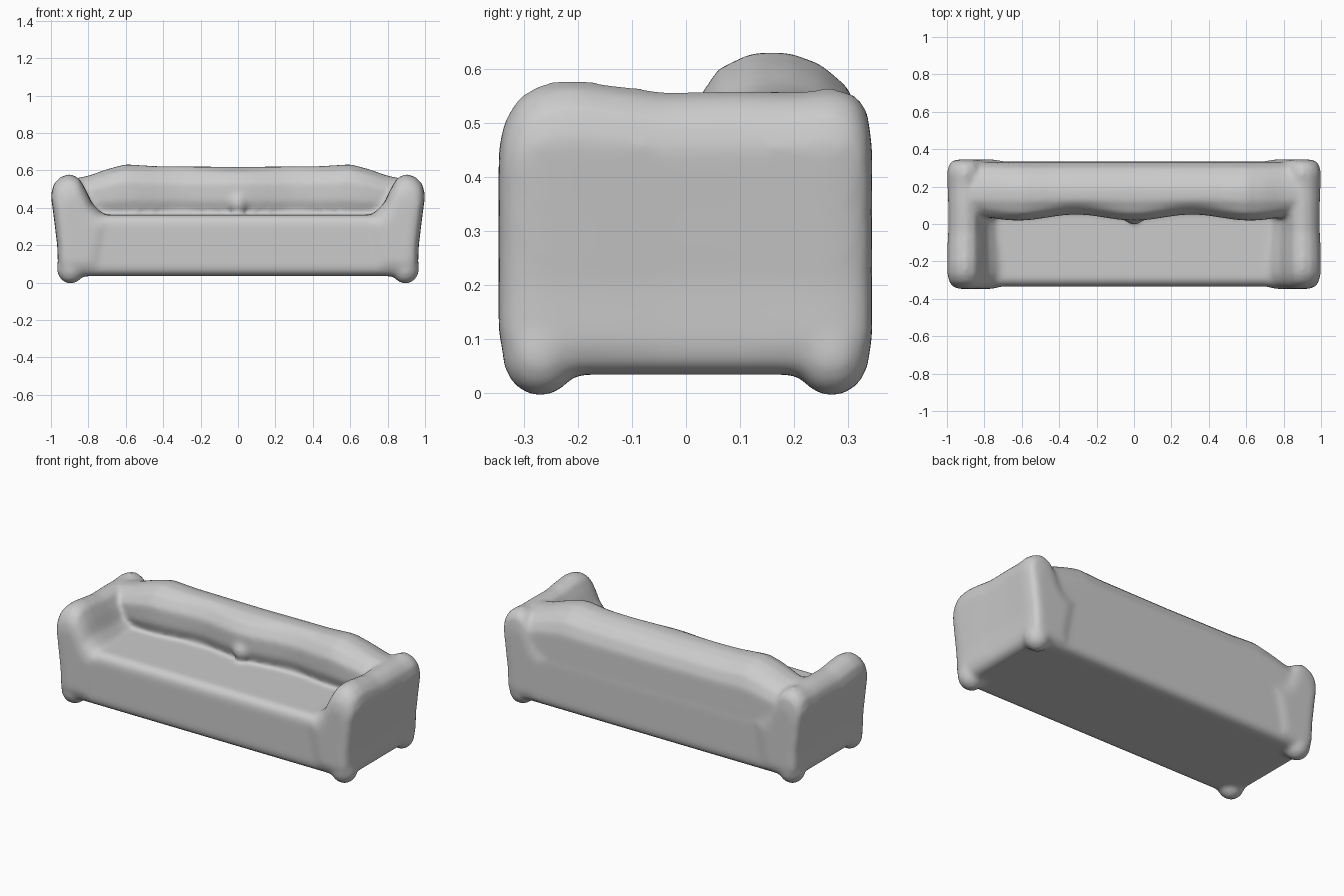
import bpy, bmesh, math
from mathutils import Matrix, Vector

if "Cube" in bpy.data.objects:
    bpy.data.objects.remove(bpy.data.objects["Cube"])

bm = bmesh.new()


def loft(sections):
    """Closed solid through a list of equal-length closed sections."""
    rings = [[bm.verts.new(p) for p in s] for s in sections]
    faces = [bm.faces.new(rings[0]), bm.faces.new(rings[-1])]
    n = len(rings[0])
    for a, b in zip(rings, rings[1:]):
        for i in range(n):
            j = (i + 1) % n
            faces.append(bm.faces.new((a[i], a[j], b[j], b[i])))
    bmesh.ops.recalc_face_normals(bm, faces=faces)


def blob(center, radii):
    m = Matrix.Translation(center) @ Matrix.Diagonal(Vector((*radii, 1)))
    bmesh.ops.create_uvsphere(bm, u_segments=24, v_segments=14, radius=1, matrix=m)


# Base with rounded edges, also forming the seat
m = Matrix.Translation((0, 0, 0.198)) @ Matrix.Diagonal((1.915, 0.668, 0.328, 1))
cube = bmesh.ops.create_cube(bm, size=1, matrix=m)
edges = list({e for v in cube["verts"] for e in v.link_edges})
bmesh.ops.bevel(bm, geom=edges, offset=0.05, segments=4, profile=0.5, affect='EDGES')

# Arms: front outline swept along y, with (y, top height, width factor) stations
arm = [(0.66, 0.345), (0.73, 0.375), (0.78, 0.425), (0.815, 0.50), (0.85, 0.56),
       (0.90, 0.582), (0.95, 0.565), (0.985, 0.53), (1.0, 0.47), (0.985, 0.35),
       (0.967, 0.2), (0.963, 0.09), (0.93, 0.05), (0.72, 0.06)]
stations = [(-0.347, 0.46, 0.55), (-0.335, 0.51, 0.78), (-0.31, 0.55, 0.92),
            (-0.27, 0.575, 0.99), (-0.21, 0.582, 1), (-0.13, 0.572, 0.99),
            (-0.04, 0.56, 0.96), (0.1, 0.563, 0.96), (0.2, 0.56, 0.98),
            (0.27, 0.567, 1), (0.31, 0.558, 0.96), (0.335, 0.53, 0.84), (0.345, 0.46, 0.6)]
for side in (-1, 1):
    secs = []
    for y, top, w in stations:
        k = (top - 0.2) / 0.382
        secs.append([(side * (0.87 + (x - 0.87) * w), y,
                      0.2 + (z - 0.2) * (k if z > 0.2 else min(1, w + 0.1)))
                     for x, z in arm])
    loft(secs)

# Backrest: side outline swept along x, with a wavy cushioned front
back = [(0.09, 0.33), (0.055, 0.385), (0.035, 0.44), (0.035, 0.54), (0.075, 0.60),
        (0.125, 0.63), (0.19, 0.63), (0.25, 0.608), (0.30, 0.565), (0.328, 0.50),
        (0.333, 0.3), (0.332, 0.09), (0.1, 0.09)]
heights = [(0, 0.618), (0.45, 0.622), (0.6, 0.632), (0.7, 0.606), (0.8, 0.57), (0.93, 0.545)]


def back_height(x):
    for (x0, h0), (x1, h1) in zip(heights, heights[1:]):
        if x <= x1:
            return h0 + (h1 - h0) * (x - x0) / (x1 - x0)
    return heights[-1][1]


secs = []
for i in range(-31, 32):
    x = i * 0.03
    k = (back_height(abs(x)) - 0.33) / 0.30
    wave = -0.016 * math.cos(2 * math.pi * x / 0.62)
    secs.append([(x, y + (wave if y < 0.1 and z > 0.3 else 0),
                  0.33 + (z - 0.33) * (k if z > 0.33 else 1)) for y, z in back])
loft(secs)

# Small tuft at the middle of the backrest
blob((0, 0.035, 0.425), (0.05, 0.04, 0.055))

# Soft corner feet
for sx in (-1, 1):
    for sy in (-1, 1):
        blob((sx * 0.895, sy * 0.27, 0.075), (0.075, 0.072, 0.082))

# Fuse everything into one soft upholstered shell
mesh = bpy.data.meshes.new("sofa")
bm.to_mesh(mesh)
bm.free()
sofa = bpy.data.objects.new("sofa", mesh)
bpy.context.collection.objects.link(sofa)
remesh = sofa.modifiers.new("fuse", 'REMESH')
remesh.mode = 'VOXEL'
remesh.voxel_size = 0.012
remesh.use_smooth_shade = True
smooth = sofa.modifiers.new("soften", 'SMOOTH')
smooth.factor = 0.5
smooth.iterations = 14
